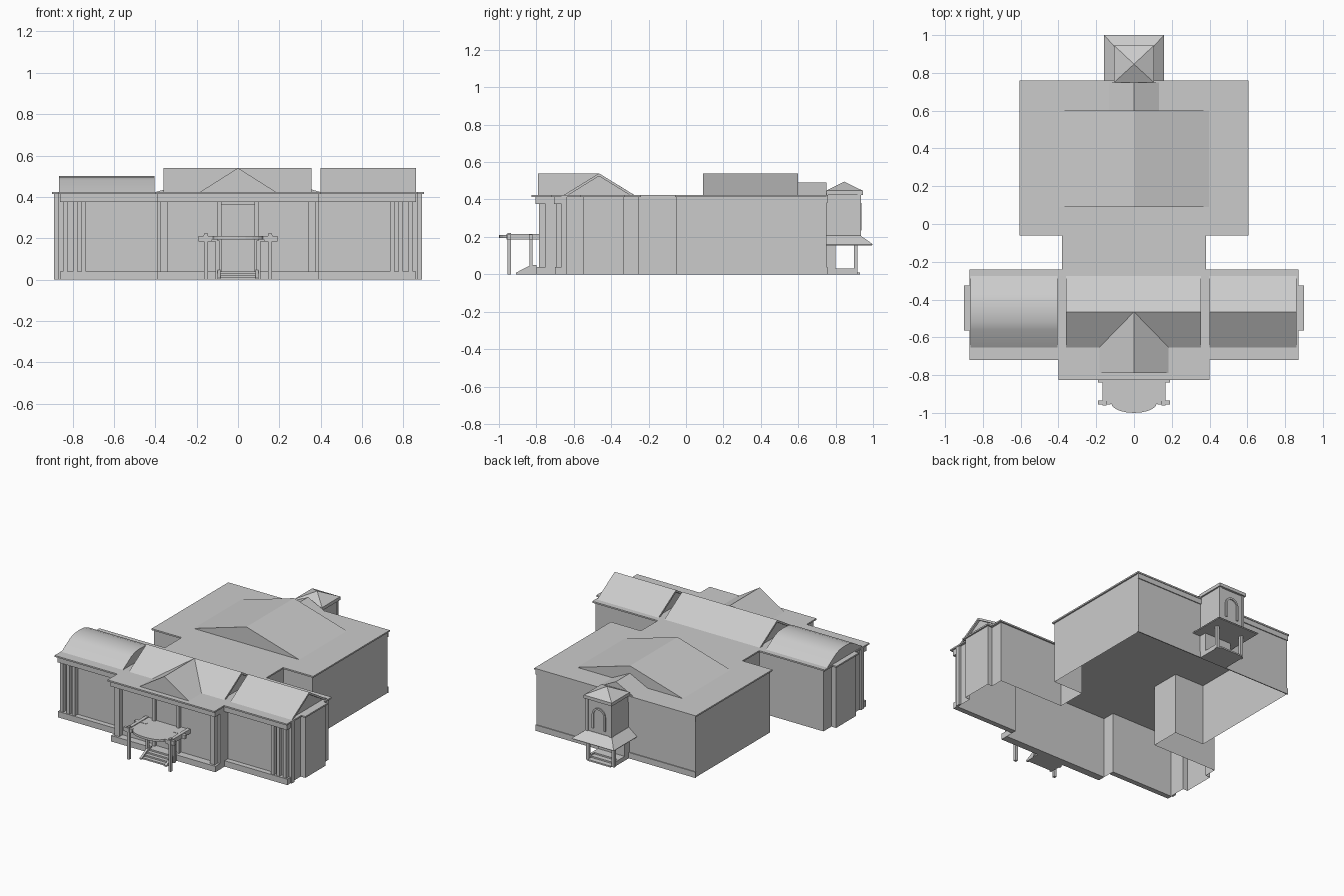
import bpy, bmesh, math

if "Cube" in bpy.data.objects:
    bpy.data.objects.remove(bpy.data.objects["Cube"])


def prism(name, pts, axis, a, b, caps=True, smooth=False):
    """Extrude a 2D profile along an axis from a to b."""
    def put(p, t):
        return {'x': (t, p[0], p[1]), 'y': (p[0], t, p[1]), 'z': (p[0], p[1], t)}[axis]
    bm = bmesh.new()
    lo = [bm.verts.new(put(p, a)) for p in pts]
    hi = [bm.verts.new(put(p, b)) for p in pts]
    n = len(pts)
    for i in range(n):
        j = (i + 1) % n
        bm.faces.new((lo[i], lo[j], hi[j], hi[i]))
    if caps:
        bm.faces.new(lo[::-1])
        bm.faces.new(hi)
    bmesh.ops.recalc_face_normals(bm, faces=bm.faces)
    me = bpy.data.meshes.new(name)
    bm.to_mesh(me)
    bm.free()
    ob = bpy.data.objects.new(name, me)
    bpy.context.collection.objects.link(ob)
    if smooth:
        bpy.ops.object.select_all(action='DESELECT')
        ob.select_set(True)
        bpy.context.view_layer.objects.active = ob
        bpy.ops.object.shade_smooth_by_angle(angle=math.radians(40))
    return ob


def box(name, x0, x1, y0, y1, z0, z1):
    return prism(name, [(x0, y0), (x1, y0), (x1, y1), (x0, y1)], 'z', z0, z1)


def pair(name, x0, x1, *rest):
    box(name + "_right", x0, x1, *rest)
    box(name + "_left", -x1, -x0, *rest)


def frustum(name, base, top, z0, z1):
    """Sloped roof between two rectangles (x0, x1, y0, y1)."""
    bm = bmesh.new()
    rings = []
    for (x0, x1, y0, y1), z in ((base, z0), (top, z1)):
        rings.append([bm.verts.new(c) for c in
                      ((x0, y0, z), (x1, y0, z), (x1, y1, z), (x0, y1, z))])
    lo, hi = rings
    for i in range(4):
        j = (i + 1) % 4
        bm.faces.new((lo[i], lo[j], hi[j], hi[i]))
    bm.faces.new(lo[::-1])
    bm.faces.new(hi)
    bmesh.ops.remove_doubles(bm, verts=bm.verts, dist=1e-4)
    bmesh.ops.recalc_face_normals(bm, faces=bm.faces)
    me = bpy.data.meshes.new(name)
    bm.to_mesh(me)
    bm.free()
    bpy.context.collection.objects.link(bpy.data.objects.new(name, me))


def mirrored(half):
    return half + [(-x, y) for x, y in reversed(half)]


# Hollow walls, open underneath, closed by the flat roof slab
prism("walls", mirrored([
    (.39, -.75), (.39, -.665), (.855, -.665), (.855, -.55), (.89, -.55),
    (.89, -.335), (.855, -.335), (.855, -.25), (.375, -.25), (.375, -.05),
    (.595, -.05), (.595, .75)]), 'z', 0, .42, caps=False)
prism("roof_slab", mirrored([
    (.40, -.825), (.40, -.72), (.87, -.72), (.87, -.565), (.90, -.565),
    (.90, -.325), (.87, -.325), (.87, -.24), (.38, -.24), (.38, -.06),
    (.605, -.06), (.605, .76)]), 'z', .414, .424)

# Entablatures and plinths along front and back
box("centre_entablature", -.39, .39, -.805, -.75, .375, .414)
box("centre_plinth", -.39, .39, -.80, -.75, 0, .04)
pair("wing_entablature", .39, .86, -.705, -.665, .375, .414)
pair("wing_plinth", .39, .86, -.70, -.665, 0, .04)
box("back_plinth", -.60, .60, .75, .756, 0, .04)
box("back_frieze", -.60, .60, .75, .756, .38, .414)

# Front pilasters and columns
pair("centre_pilaster", .34, .375, -.785, -.75, .04, .375)
pair("door_column", .08, .10, -.775, -.755, .04, .375)
for i, x in enumerate((.735, .775, .825)):
    pair("wing_column_%d" % i, x, x + .022, -.695, -.665, 0 if i else .04, .375)
pair("side_pilaster", .855, .868, -.665, -.635, 0, .414)
box("door_frame", -.085, .085, -.76, -.75, .04, .365)

# Front range roofs: gables with overhanging sheets
Z, R, Y = .42, .54, -.465


def gable(name, x0, x1, inset0, inset1):
    h = .195
    prism(name + "_roof", [(Y - h, Z), (Y, R), (Y + h, Z), (Y + h - .025, Z),
                           (Y, R - .015), (Y - h + .025, Z)], 'x', x0, x1)
    prism(name + "_end_wall", [(Y - h + .02, Z), (Y, R - .012), (Y + h - .02, Z)],
          'x', x0 + inset0, x1 - inset1)


gable("centre_gable", -.36, .355, .015, .015)
gable("right_gable", .40, .86, .015, .015)
prism("left_wing_roof", [(-.66, Z), (-.56, .482), (-.52, .496), (-.465, .50),
                         (-.41, .496), (-.37, .482), (-.27, Z)],
      'x', -.865, -.405, smooth=True)
prism("front_pediment", [(-.19, Z), (0, R), (.19, Z)], 'y', -.79, Y)

# Rear hall roof and link to the tower
prism("hall_roof", [(-.41, Z), (0, R), (.41, Z)], 'y', .09, .60)
prism("link_roof", [(-.14, Z), (0, .49), (.14, Z)], 'y', .60, .75)

# Bowed entrance canopy
arc = [(.12 * math.cos(t), -.95 - .05 * math.sin(t))
       for t in (math.pi * i / 10 for i in range(11))]
prism("canopy", [(-.165, -.75), (-.165, -.95)] + arc[::-1] + [(.165, -.95), (.165, -.75)],
      'z', .195, .21)
pair("canopy_beam", .145, .168, -.96, -.75, .185, .215)
pair("canopy_front_beam", .125, .19, -.955, -.935, .185, .212)
pair("canopy_side_beam", .10, .19, -.84, -.82, .185, .212)
pair("canopy_post", .146, .164, -.954, -.936, 0, .222)
pair("canopy_inner_post", .09, .108, -.838, -.82, 0, .19)

# Front steps with sloping cheeks
for i in range(4):
    box("front_step_%d" % i, -.085, .085, -.90 + .025 * i, -.80, .01 * i, .01 * (i + 1))
for s in (-1, 1):
    prism("step_cheek", [(-.91, 0), (-.91, .008), (-.83, .05), (-.80, .05), (-.80, 0)],
          'x', s * .085, s * .10)

# Rear tower: lower lobby, skirt roof, belfry and cap
box("tower_lobby", -.10, .10, .75, .80, 0, .17)
box("tower_body", -.095, .095, .75, .93, .17, .43)
box("tower_cornice", -.105, .105, .75, .945, .425, .447)
frustum("tower_cap", (-.105, .105, .75, .945), (0, 0, .846, .846), .447, .495)
frustum("skirt_roof", (-.158, .158, .745, 1.0), (-.097, .097, .745, .932), .16, .208)
box("skirt_edge", -.155, .155, .75, .995, .154, .161)
pair("tower_post", .085, .105, .898, .918, 0, .155)
for i in range(3):
    box("rear_step_%d" % i, -.085, .085, .80, .93 - .035 * i, .01 * i, .01 * (i + 1))
pair("rear_step_cheek", .085, .10, .80, .90, 0, .03)


def arch(r, z):
    return [(r * math.cos(math.pi * i / 10), z + r * math.sin(math.pi * i / 10))
            for i in range(11)]


# Arched surround on the back of the tower
prism("arch_surround", [(.05, .235)] + arch(.05, .33) + [(-.05, .235), (-.038, .235)]
      + arch(.038, .33)[::-1] + [(.038, .235)], 'y', .93, .938)
pair("tower_corner_strip", .08, .098, .918, .935, .205, .425)
